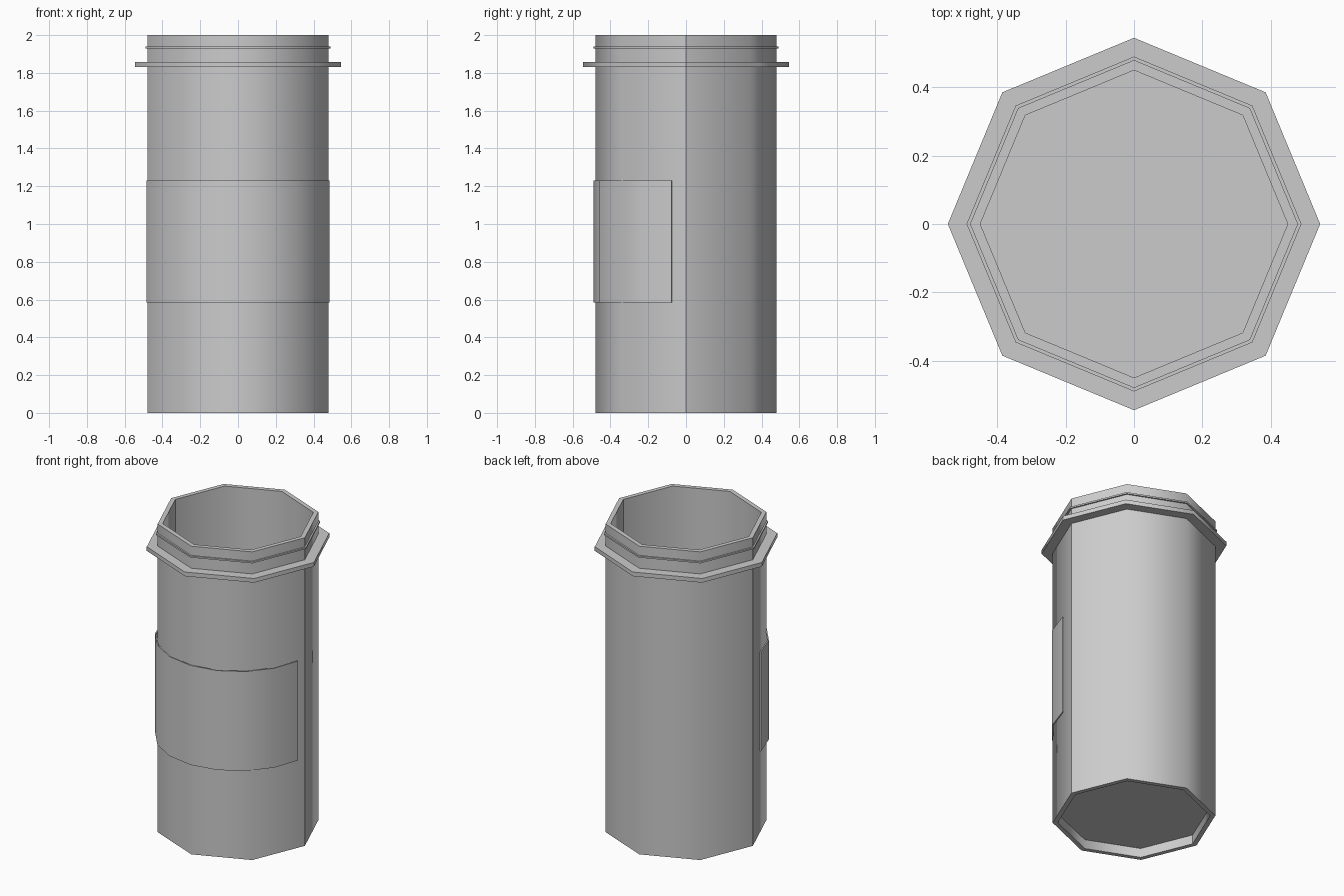
import bpy, bmesh
from math import cos, sin, radians

if "Cube" in bpy.data.objects:
    bpy.data.objects.remove(bpy.data.objects["Cube"])

SIDES = 8


def sweep(name, profile, angles, closed=True):
    """Turn a closed (radius, z) profile through a list of angles in degrees."""
    bm = bmesh.new()
    rings = [[bm.verts.new((r * cos(radians(a)), r * sin(radians(a)), z))
              for r, z in profile] for a in angles]
    n, m = len(rings), len(profile)
    for i in range(n if closed else n - 1):
        a, b = rings[i], rings[(i + 1) % n]
        for j in range(m):
            k = (j + 1) % m
            bm.faces.new((a[j], b[j], b[k], a[k]))
    if not closed:
        bm.faces.new(rings[0])
        bm.faces.new(rings[-1][::-1])
    bmesh.ops.recalc_face_normals(bm, faces=bm.faces)
    for f in bm.faces:
        f.smooth = True
    # sharp rims, and side seams where the front and back halves meet
    for e in bm.edges:
        seam = closed and all(abs(v.co.y) < 1e-4 for v in e.verts)
        e.smooth = e.calc_face_angle(0) < radians(50) and not seam
    mesh = bpy.data.meshes.new(name)
    bm.to_mesh(mesh)
    bm.free()
    ob = bpy.data.objects.new(name, mesh)
    bpy.context.collection.objects.link(ob)
    return ob


def band(r0, r1, z0, z1):
    return [(r0, z0), (r1, z0), (r1, z1), (r0, z1)]


octagon = [i * 360 / SIDES for i in range(SIDES)]

# open tube wall, collar and thin neck ring
sweep("tube_wall", band(0.45, 0.48, 0, 2), octagon)
sweep("collar", band(0.475, 0.545, 1.83, 1.857), octagon)
sweep("neck_ring", band(0.475, 0.49, 1.93, 1.94), octagon)

# recessed floor
bpy.ops.mesh.primitive_cylinder_add(vertices=SIDES, radius=0.452, depth=0.01,
                                    location=(0, 0, 0.065))
bpy.context.object.name = "floor"

# curved panel wrapped round the front
sweep("front_panel", band(0.482, 0.49, 0.585, 1.23),
      [-171 + i * 162 / 8 for i in range(9)], closed=False)
